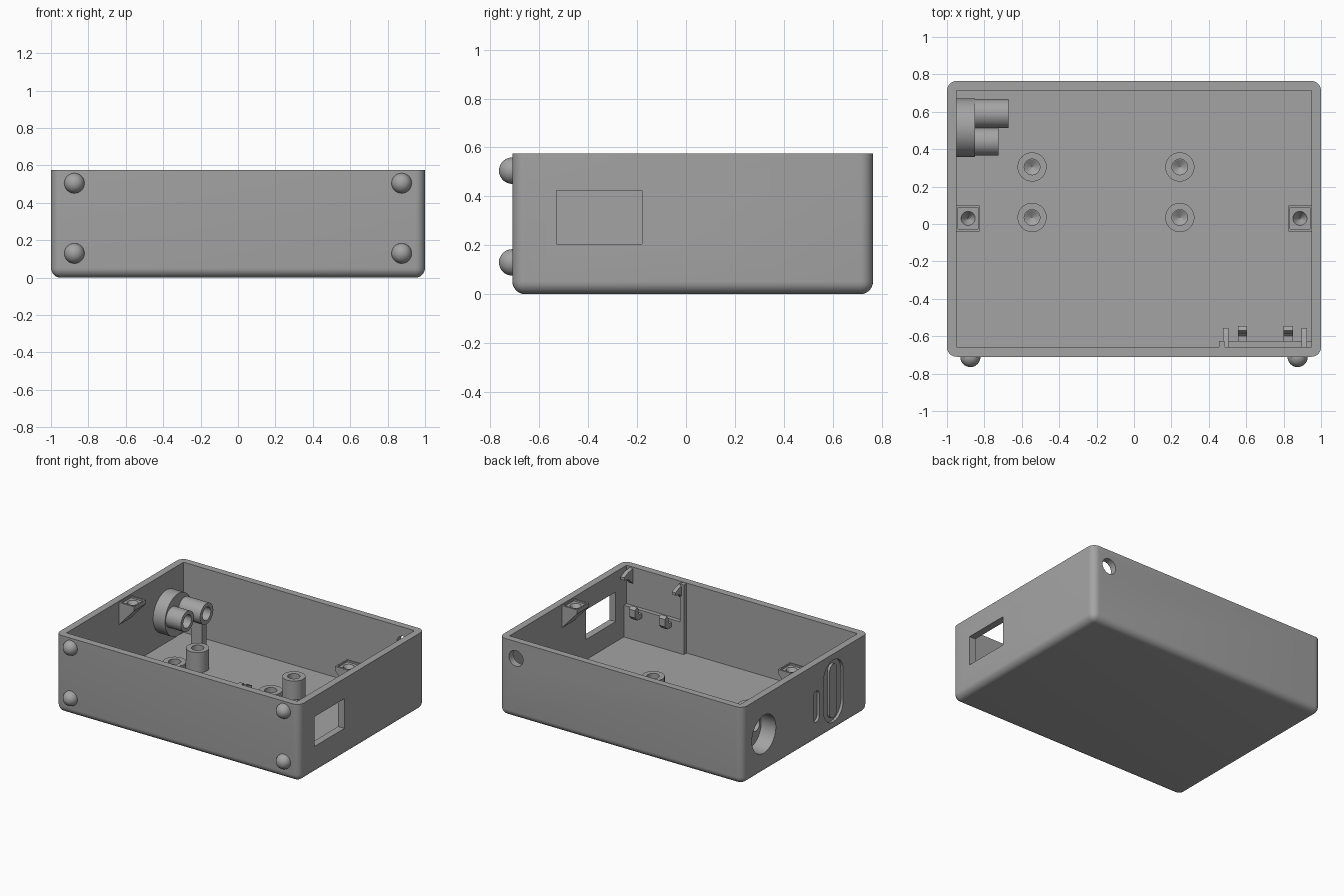
import bpy, bmesh, math
from mathutils import Matrix, Vector

if "Cube" in bpy.data.objects:
    bpy.data.objects.remove(bpy.data.objects["Cube"])

grey = bpy.data.materials.new("grey_plastic")
grey.diffuse_color = (0.37, 0.37, 0.37, 1)
grey.use_nodes = True
grey.node_tree.nodes["Principled BSDF"].inputs["Base Color"].default_value = grey.diffuse_color
H = 0.575        # height of the case
FLOOR = 0.055


def finish(name, bm):
    bmesh.ops.recalc_face_normals(bm, faces=bm.faces[:])
    me = bpy.data.meshes.new(name)
    bm.to_mesh(me)
    bm.free()
    me.materials.append(grey)
    ob = bpy.data.objects.new(name, me)
    bpy.context.collection.objects.link(ob)
    return ob


def box(name, x, y, z):
    bm = bmesh.new()
    bmesh.ops.create_cube(bm, size=1)
    for v in bm.verts:
        v.co = Vector([(r[0] + r[1]) / 2 + c * (r[1] - r[0]) for r, c in zip((x, y, z), v.co)])
    return finish(name, bm)


def prism(name, pts, axis, a, b):
    """Profile extruded along X (points are y, z) or Y (points are x, z)."""
    bm = bmesh.new()
    f = bm.faces.new([bm.verts.new((a, p, q) if axis == 'X' else (p, a, q)) for p, q in pts])
    d = Vector((b - a, 0, 0)) if axis == 'X' else Vector((0, b - a, 0))
    ext = bmesh.ops.extrude_face_region(bm, geom=[f])["geom"]
    bmesh.ops.translate(bm, verts=[g for g in ext if isinstance(g, bmesh.types.BMVert)], vec=d)
    return finish(name, bm)


def rod(name, start, axis, length, r, r2=None, n=40):
    bm = bmesh.new()
    bmesh.ops.create_cone(bm, cap_ends=True, segments=n, radius1=r, radius2=r if r2 is None else r2,
                          depth=length, matrix=Matrix.Translation((0, 0, length / 2)))
    q = Vector((0, 0, 1)).rotation_difference(Vector(axis)).to_matrix().to_4x4()
    bmesh.ops.transform(bm, matrix=Matrix.Translation(start) @ q, verts=bm.verts[:])
    return finish(name, bm)


def combine(target, other, op='DIFFERENCE'):
    m = target.modifiers.new("cut", 'BOOLEAN')
    m.operation, m.object, m.solver = op, other, 'EXACT'
    bpy.context.view_layer.objects.active = target
    bpy.ops.object.modifier_apply(modifier=m.name)
    bpy.data.objects.remove(other)


def pill(y, z, w, h, x0, x1):
    """Upright slot shape in the y-z plane."""
    r, k = w / 2, h / 2 - w / 2
    pts = []
    for i in range(26):
        a = math.pi * (i if i < 13 else i - 1) / 12
        pts.append((y + r * math.cos(a), z + r * math.sin(a) + (k if i < 13 else -k)))
    return prism("slot", pts, 'X', x0, x1)


# Open case with rounded upright and bottom edges
case = box("case", (-1, 1), (-0.71, 0.765), (0, H))
bm = bmesh.new()
bm.from_mesh(case.data)
edges = [e for e in bm.edges if min(v.co.z for v in e.verts) < 0.01]
bmesh.ops.bevel(bm, geom=edges, offset=0.052, segments=7, profile=0.5, affect='EDGES')
bm.to_mesh(case.data)
bm.free()
combine(case, box("cavity", (-0.948, 0.948), (-0.657, 0.715), (FLOOR, 1)))

# Wall openings: side window, cable hole, round socket
combine(case, box("window", (0.9, 1.1), (-0.53, -0.18), (0.205, 0.425)))
combine(case, rod("cable_hole", (0.86, 0.65, 0.45), (0, 1, 0), 0.2, 0.058))
combine(case, rod("socket_hole", (-1.1, 0.515, 0.29), (1, 0, 0), 0.2, 0.14, n=56))

# Shallow slots on the left wall
combine(case, pill(-0.30, 0.30, 0.23, 0.46, -1.1, -0.98))
combine(case, pill(-0.10, 0.26, 0.07, 0.23, -1.1, -0.98))
slot_bar = pill(-0.30, 0.30, 0.085, 0.40, -0.999, -0.97)
slot_bar.name = "slot_bar"

# Socket cup with two hollow tubes
socket = rod("socket", (-0.955, 0.515, 0.29), (1, 0, 0), 0.105, 0.156, n=56)
tubes = ((0.59, 0.315, -0.67, 0.077), (0.441, 0.30, -0.725, 0.075))
for y, z, end, r in tubes:
    combine(socket, rod("tube", (-0.87, y, z), (1, 0, 0), end + 0.87, r), 'UNION')
combine(socket, rod("bore", (-1.1, 0.515, 0.29), (1, 0, 0), 0.22, 0.14, n=56))
for y, z, end, r in tubes:
    combine(socket, rod("tube_bore", (-0.95, y, z), (1, 0, 0), 0.5, 0.048))
box("tube_support", (-0.78, -0.69), (0.565, 0.615), (FLOOR - 0.01, 0.25))

# Floor standoffs with drilled holes
for x in (-0.545, 0.245):
    for y in (0.035, 0.305):
        post = rod("standoff", (x, y, FLOOR - 0.01), (0, 0, 1), 0.16, 0.078)
        drill = rod("drill", (x, y, 0.10), (0, 0, 1), 0.2, 0.042)
        combine(drill, rod("tip", (x, y, 0.075), (0, 0, 1), 0.026, 0.001, 0.042), 'UNION')
        combine(post, drill)

# Lid screw bosses tapering into the side walls
for s in (-1, 1):
    boss = prism("lid_boss", [(s * 0.96, 0.565), (s * 0.825, 0.565), (s * 0.825, 0.535),
                              (s * 0.948, 0.40), (s * 0.96, 0.40)], 'Y', -0.04, 0.10)
    combine(boss, box("pocket", sorted((s * 0.835, s * 0.94)), (-0.027, 0.087), (0.553, 0.7)))
    combine(boss, rod("screw_hole", (s * 0.887, 0.03, 0.50), (0, 0, 1), 0.06, 0.004, 0.042))

# Display mount on the inside of the front wall
box("mount_plate", (0.455, 0.95), (-0.66, -0.625), (FLOOR - 0.01, 0.29))
box("mount_rib", (0.455, 0.485), (-0.66, -0.625), (0.28, H - 0.003))
for x in (0.475, 0.895):
    prism("top_clip", [(-0.66, 0.565), (-0.60, 0.555), (-0.555, 0.535), (-0.555, 0.515),
                       (-0.61, 0.50), (-0.66, 0.45)], 'X', x, x + 0.03)
for x in (0.555, 0.80):
    prism("bottom_hook", [(-0.635, 0.235), (-0.575, 0.235), (-0.545, 0.265), (-0.545, 0.32),
                          (-0.57, 0.335), (-0.585, 0.315), (-0.585, 0.285), (-0.60, 0.27),
                          (-0.635, 0.27)], 'X', x, x + 0.05)

# Domed feet on the front
for x in (-0.875, 0.875):
    for z in (0.13, 0.505):
        bm = bmesh.new()
        bmesh.ops.create_uvsphere(bm, u_segments=32, v_segments=16, radius=0.054,
                                  matrix=Matrix.Translation((x, -0.711, z)))
        bmesh.ops.bisect_plane(bm, geom=bm.verts[:] + bm.edges[:] + bm.faces[:],
                               plane_co=(0, -0.70, 0), plane_no=(0, 1, 0), clear_outer=True)
        finish("foot", bm)

# Smooth curves, keep corners crisp
for ob in bpy.context.collection.objects:
    ob.select_set(True)
    bpy.context.view_layer.objects.active = ob
bpy.ops.object.shade_smooth_by_angle(angle=math.radians(30))
